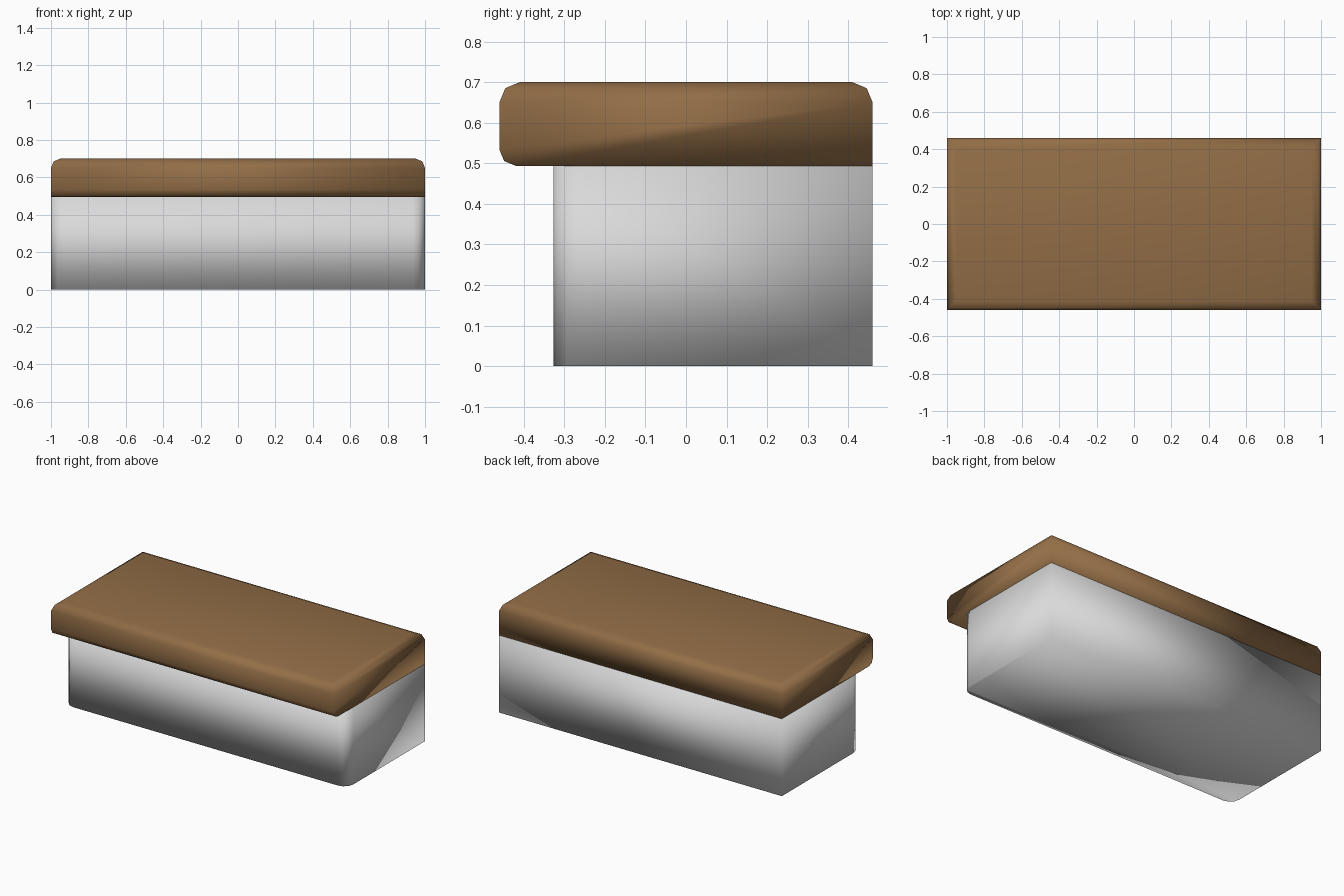
import bpy, bmesh

if "Cube" in bpy.data.objects:
    bpy.data.objects.remove(bpy.data.objects["Cube"])


def material(name, rgb):
    m = bpy.data.materials.new(name)
    m.diffuse_color = (*rgb, 1)
    m.use_nodes = True
    m.node_tree.nodes["Principled BSDF"].inputs["Base Color"].default_value = m.diffuse_color
    return m


def block(name, lo, hi, mat, bevels):
    """Box between two corners; bevels = (edge rule, width, segments)."""
    bm = bmesh.new()
    bmesh.ops.create_cube(bm, size=1)
    for v in bm.verts:
        v.co = [lo[i] if v.co[i] < 0 else hi[i] for i in range(3)]
    for rule, width, segs in bevels:
        edges = [e for e in bm.edges if all(rule(v.co) for v in e.verts)]
        bmesh.ops.bevel(bm, geom=edges, offset=width, offset_type='OFFSET',
                        segments=segs, profile=0.5, affect='EDGES')
    for f in bm.faces:
        f.smooth = True
    bmesh.ops.recalc_face_normals(bm, faces=bm.faces)
    me = bpy.data.meshes.new(name)
    bm.to_mesh(me)
    bm.free()
    me.materials.append(mat)
    ob = bpy.data.objects.new(name, me)
    bpy.context.collection.objects.link(ob)
    return ob


wood = material("brown wood", (0.29, 0.155, 0.062))
grey = material("light grey", (0.70, 0.70, 0.70))

# Worktop: rounded along all top edges and the lower front edge
Z0, Z1 = 0.494, 0.70
block("worktop", (-1, -0.46, Z0), (1, 0.46, Z1), wood, [
    (lambda c: c.z > Z1 - 0.001, 0.05, 2),
    (lambda c: c.z < Z0 + 0.001 and c.y < -0.459, 0.04, 2),
])

# Cabinet body: set back at the front, flush elsewhere, rounded front corners
body = block("cabinet_body", (-1, -0.327, 0), (1, 0.46, Z0), grey, [])
bm = bmesh.new()
bm.from_mesh(body.data)
corners = [e for e in bm.edges if all(v.co.y < -0.3 for v in e.verts)
           and abs(e.verts[0].co.z - e.verts[1].co.z) > 0.1]
bmesh.ops.bevel(bm, geom=corners, offset=0.065, offset_type='OFFSET',
                segments=3, profile=0.5, affect='EDGES')
for f in bm.faces:
    f.smooth = True
bm.to_mesh(body.data)
bm.free()
